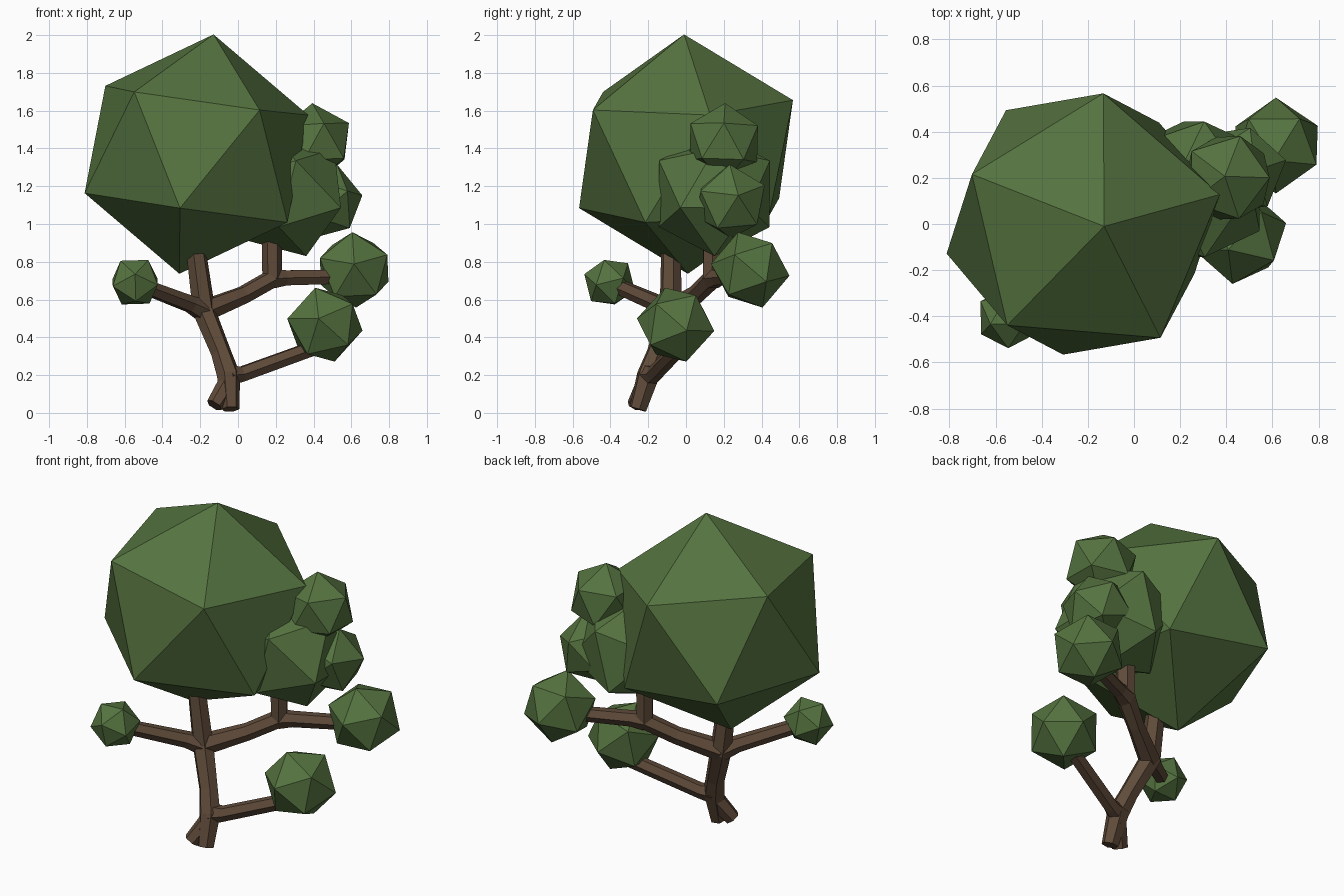
import bpy, bmesh
from mathutils import Vector, Matrix

if "Cube" in bpy.data.objects:
    bpy.data.objects.remove(bpy.data.objects["Cube"])


def material(name, rgb):
    m = bpy.data.materials.new(name)
    m.diffuse_color = (*rgb, 1)
    m.use_nodes = True
    m.node_tree.nodes["Principled BSDF"].inputs["Base Color"].default_value = m.diffuse_color
    return m


leaf_green = material("leaf_green", (0.09, 0.17, 0.05))
bark_brown = material("bark_brown", (0.115, 0.07, 0.042))


def frame(a, b):
    """Rotation whose first axis is a and whose second leans towards b."""
    x = Vector(a).normalized()
    z = x.cross(Vector(b)).normalized()
    return Matrix((x, z.cross(x), z)).transposed()


def leaf_clump(name, centre, radius, a, b):
    """Icosahedron with one corner along a and a neighbouring corner towards b."""
    bm = bmesh.new()
    bmesh.ops.create_icosphere(bm, subdivisions=1, radius=radius)
    bm.verts.ensure_lookup_table()
    v = bm.verts[0]
    near = v.link_edges[0].other_vert(v)
    turn = frame(a, b) @ frame(v.co, near.co).transposed()
    bm.transform(Matrix.Translation(centre) @ turn.to_4x4())
    mesh = bpy.data.meshes.new(name)
    bm.to_mesh(mesh)
    bm.free()
    mesh.materials.append(leaf_green)
    bpy.context.collection.objects.link(bpy.data.objects.new(name, mesh))


def limb(name, points):
    """Six-sided tube through (x, y, z, radius) points."""
    cu = bpy.data.curves.new(name + "_path", 'CURVE')
    cu.dimensions = '3D'
    cu.bevel_depth = 1.0
    cu.bevel_resolution = 1
    cu.use_fill_caps = True
    sp = cu.splines.new('POLY')
    sp.points.add(len(points) - 1)
    sp.use_smooth = False
    for p, (x, y, z, r) in zip(sp.points, points):
        p.co = (x, y, z, 1)
        p.radius = r
    path = bpy.data.objects.new(name + "_path", cu)
    bpy.context.collection.objects.link(path)
    dg = bpy.context.evaluated_depsgraph_get()
    mesh = bpy.data.meshes.new_from_object(path.evaluated_get(dg))
    bpy.data.objects.remove(path)
    mesh.shade_flat()
    mesh.materials.clear()
    mesh.materials.append(bark_brown)
    bpy.context.collection.objects.link(bpy.data.objects.new(name, mesh))


# Trunk, rising from two short roots to the main fork
low_fork = (-0.05, -0.20, 0.20, 0.063)
high_fork = (-0.18, -0.08, 0.54, 0.062)
right_fork = (0.18, 0.14, 0.71, 0.058)
limb("trunk", [(-0.04, -0.255, 0.02, 0.048), low_fork,
               (-0.09, -0.155, 0.32, 0.055), high_fork, (-0.225, -0.08, 0.88, 0.053)])
limb("root", [(-0.125, -0.27, 0.04, 0.045), (-0.05, -0.21, 0.16, 0.055)])

# Branches
limb("low_branch", [low_fork, (0.02, -0.17, 0.205, 0.045), (0.42, -0.03, 0.35, 0.043)])
limb("left_branch", [high_fork, (-0.25, -0.14, 0.575, 0.048), (-0.50, -0.36, 0.67, 0.042)])
limb("right_branch", [high_fork, (0.03, 0.05, 0.625, 0.05), right_fork, (0.18, 0.14, 0.95, 0.055)])
limb("right_twig", [right_fork, (0.25, 0.17, 0.715, 0.046), (0.52, 0.29, 0.72, 0.043)])

# Foliage
leaf_clump("crown", (-0.22, 0.0, 1.37), 0.64, (0.09, -0.01, 0.63), (-0.33, -0.44, 0.33))
leaf_clump("crown_side_leaves", (0.26, 0.15, 1.16), 0.345, (0.10, 0, -0.325), (0.28, 0.18, -0.075))
leaf_clump("upper_right_leaves", (0.405, 0.20, 1.43), 0.21, (-0.01, 0.006, 0.18), (0.18, 0, 0.09))
leaf_clump("middle_right_leaves", (0.46, 0.235, 1.12), 0.205, (0.19, 0.04, 0.03), (0.08, -0.175, 0.05))
leaf_clump("right_branch_leaves", (0.615, 0.34, 0.757), 0.21, (0, -0.2, 0.03), (-0.01, -0.045, 0.205))
leaf_clump("low_branch_leaves", (0.46, -0.055, 0.467), 0.21, (-0.05, -0.055, 0.19), (-0.03, -0.197, 0.023))
leaf_clump("left_branch_leaves", (-0.545, -0.405, 0.692), 0.14, (0, -0.125, 0.04), (0.07, -0.03, 0.118))
